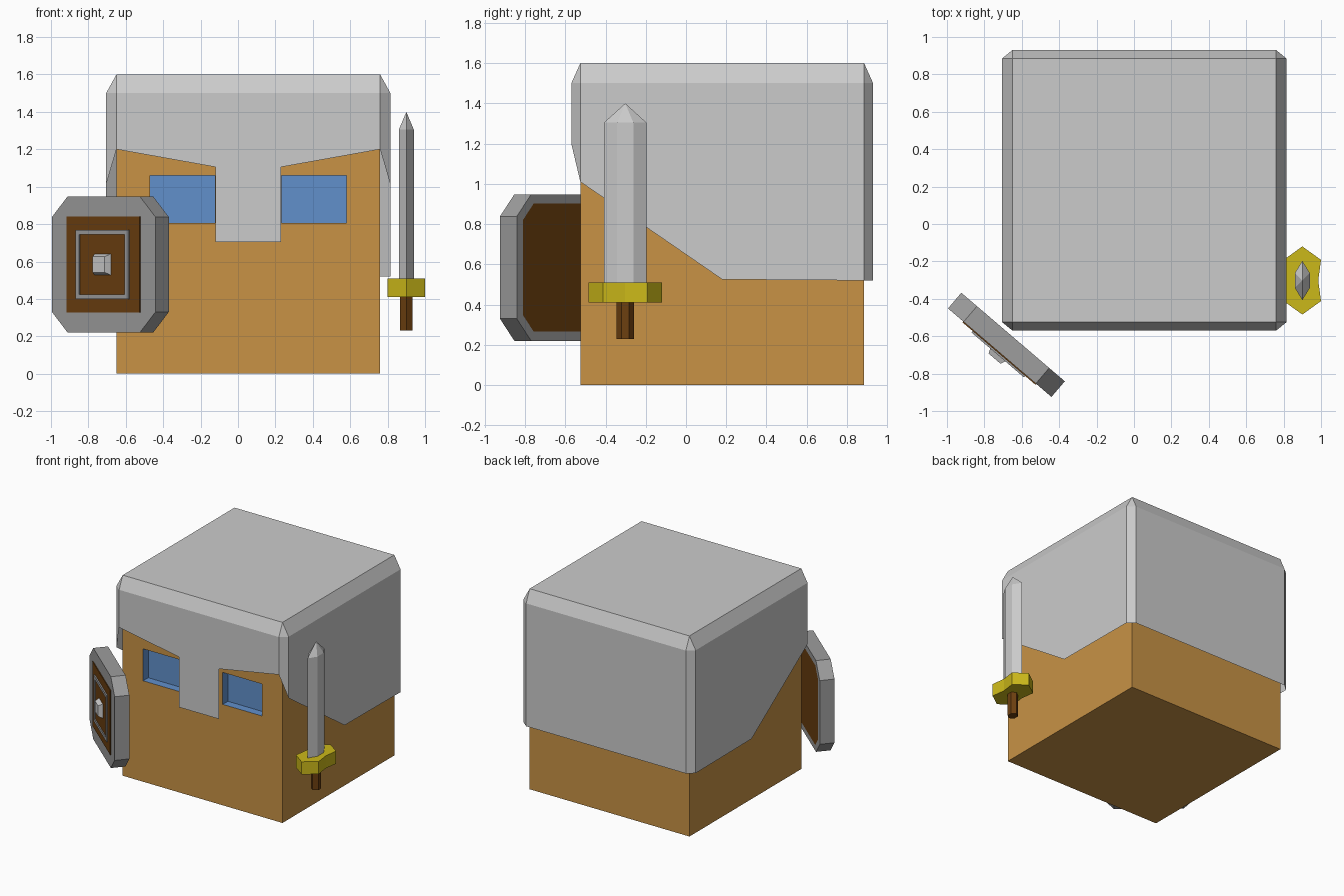
import bpy, bmesh, math
from mathutils import Vector, Matrix

if "Cube" in bpy.data.objects:
    bpy.data.objects.remove(bpy.data.objects["Cube"])


def material(name, rgb):
    m = bpy.data.materials.new(name)
    m.diffuse_color = (*rgb, 1)
    m.use_nodes = True
    m.node_tree.nodes["Principled BSDF"].inputs["Base Color"].default_value = m.diffuse_color
    return m


SKIN = material("skin", (0.58, 0.29, 0.06))
BLUE = material("eye_blue", (0.12, 0.28, 0.6))
BROWN = material("wood", (0.15, 0.05, 0.005))
GOLD = material("gold", (0.6, 0.48, 0.01))
GREY = material("steel", (0.34, 0.34, 0.34))


def finish(bm, name, mats=(), matrix=Matrix()):
    bmesh.ops.recalc_face_normals(bm, faces=bm.faces)
    me = bpy.data.meshes.new(name)
    bm.to_mesh(me)
    bm.free()
    for m in mats:
        me.materials.append(m)
    ob = bpy.data.objects.new(name, me)
    ob.matrix_world = matrix
    bpy.context.collection.objects.link(ob)
    return ob


def prism(outline, z0, z1, top_scale=1.0):
    """Extrude a flat outline from z0 to z1; returns the mesh and its end caps."""
    bm = bmesh.new()
    low = [bm.verts.new((x, y, z0)) for x, y in outline]
    high = [bm.verts.new((x * top_scale, y * top_scale, z1)) for x, y in outline]
    n = len(low)
    for i in range(n):
        j = (i + 1) % n
        bm.faces.new((low[i], low[j], high[j], high[i]))
    return bm, bm.faces.new(low), bm.faces.new(high)


def square(size):
    s = size / 2
    return [(-s, -s), (s, -s), (s, s), (-s, s)]


CX, CY, H = 0.055, 0.18, 0.705      # head centre and half width

# Head: cube with two sunken eyes
bm = bmesh.new()
bmesh.ops.create_cube(bm, size=2 * H, matrix=Matrix.Translation((0, 0, H)))
cuts = [((x, 0, 0), (1, 0, 0)) for x in (-0.525, -0.178, 0.178, 0.525)]
cuts += [((0, 0, z), (0, 0, 1)) for z in (0.805, 1.06)]
for co, no in cuts:
    bmesh.ops.bisect_plane(bm, geom=bm.verts[:] + bm.edges[:] + bm.faces[:],
                           plane_co=co, plane_no=no)


def in_eye(f):
    c = f.calc_center_median()
    return 0.17 < abs(c.x) < 0.53 and 0.80 < c.z < 1.07 and c.y < -0.5


eyes = [f for f in bm.faces if in_eye(f)]
caps = bmesh.ops.extrude_discrete_faces(bm, faces=eyes)["faces"]
bmesh.ops.translate(bm, vec=(0, 0.065, 0), verts=list({v for f in caps for v in f.verts}))
for f in bm.faces:
    if in_eye(f):
        f.material_index = 1
finish(bm, "head", (SKIN, BLUE), Matrix.Translation((CX, CY, 0)))

# Helmet: thin open shell with chamfered edges and a nose guard
OX, OY, ZT, ZS, ZB = 0.76, 0.75, 1.6, 1.5, 0.52
bm = bmesh.new()


def face(*pts):
    bm.faces.new([bm.verts.new(p) for p in pts])


face(*[(x, y, ZT) for x, y in square(2 * H)])
brow = [(-H, ZS), (H, ZS), (H, 1.2), (0.175, 1.105), (0.175, 0.705),
        (-0.175, 0.705), (-0.175, 1.105), (-H, 1.2)]
face(*[(x, -OY, z) for x, z in brow])
face((-H, OY, ZS), (H, OY, ZS), (H, OY, ZB), (-H, OY, ZB))
cheek = [(-H, ZS), (H, ZS), (H, ZB), (0, 0.525), (-H, 1.01)]
for s in (-1, 1):
    face(*[(s * OX, y, z) for y, z in cheek])
    face((s * H, -H, ZT), (s * H, H, ZT), (s * OX, H, ZS), (s * OX, -H, ZS))
    face((-H, s * H, ZT), (H, s * H, ZT), (H, s * OY, ZS), (-H, s * OY, ZS))
    for t, z_end, z_side in ((-1, 1.2, 1.01), (1, ZB, ZB)):
        face((s * H, t * H, ZT), (s * H, t * OY, ZS), (s * OX, t * H, ZS))
        face((s * H, t * OY, ZS), (s * OX, t * H, ZS),
             (s * OX, t * H, z_side), (s * H, t * OY, z_end))
bmesh.ops.remove_doubles(bm, verts=bm.verts, dist=0.0005)
finish(bm, "helmet", (), Matrix.Translation((CX, CY, 0)))


# Sword: hexagonal blade with pointed tip, guard and grip
def hexagon(x, y, y_mid):
    return [(0, -y), (x, -y_mid), (x, y_mid), (0, y), (-x, y_mid), (-x, -y_mid)]


at_sword = Matrix.Translation((0.9, -0.302, 0))
bm, low, high = prism(hexagon(0.04, 0.105, 0.04), 0.5, 1.305)
tip = bmesh.ops.poke(bm, faces=[high])["verts"]
tip[0].co = (0, 0, 1.4)
finish(bm, "sword_blade", (), at_sword)

guard = [(0, -0.182), (0.1, -0.11), (0.085, 0), (0.1, 0.11),
         (0, 0.182), (-0.1, 0.11), (-0.085, 0), (-0.1, -0.11)]
finish(prism(guard, 0.41, 0.51)[0], "sword_guard", (GOLD,), at_sword)
finish(prism(hexagon(0.033, 0.043, 0.018), 0.23, 0.42)[0], "sword_grip", (BROWN,), at_sword)

# Shield: built flat with local z as its outward direction, then stood up and turned
u = Vector((0.76, -0.65, 0)).normalized()
up = Vector((0, 0, 1))
out = u.cross(up)
at_shield = Matrix((u, up, out)).transposed().to_4x4()
at_shield.translation = (-0.718, -0.688, 0.584)

a, b = 0.364, 0.254
octagon = [(-b, -a), (b, -a), (a, -b), (a, b), (b, a), (-b, a), (-a, b), (-a, -b)]
bm, low, high = prism(octagon, -0.11, 0)
bmesh.ops.recalc_face_normals(bm, faces=bm.faces)
bmesh.ops.inset_individual(bm, faces=[low], thickness=0.05)
low.material_index = 1
finish(bm, "shield_plate", (GREY, BROWN), at_shield)

finish(prism(square(0.515), -0.005, 0.006)[0], "shield_panel", (BROWN,), at_shield)

# Raised square ring with a wooden floor
bm, low, high = prism(square(0.37), 0, 0.016)
bmesh.ops.recalc_face_normals(bm, faces=bm.faces)
bmesh.ops.inset_individual(bm, faces=[high], thickness=0.036)
caps = bmesh.ops.extrude_discrete_faces(bm, faces=[high])["faces"]
bmesh.ops.translate(bm, vec=(0, 0, -0.008), verts=caps[0].verts[:])
caps[0].material_index = 1
finish(bm, "shield_ring", (GREY, BROWN), at_shield)

finish(prism(square(0.12), 0, 0.042, 0.7)[0], "shield_boss", (), at_shield)
